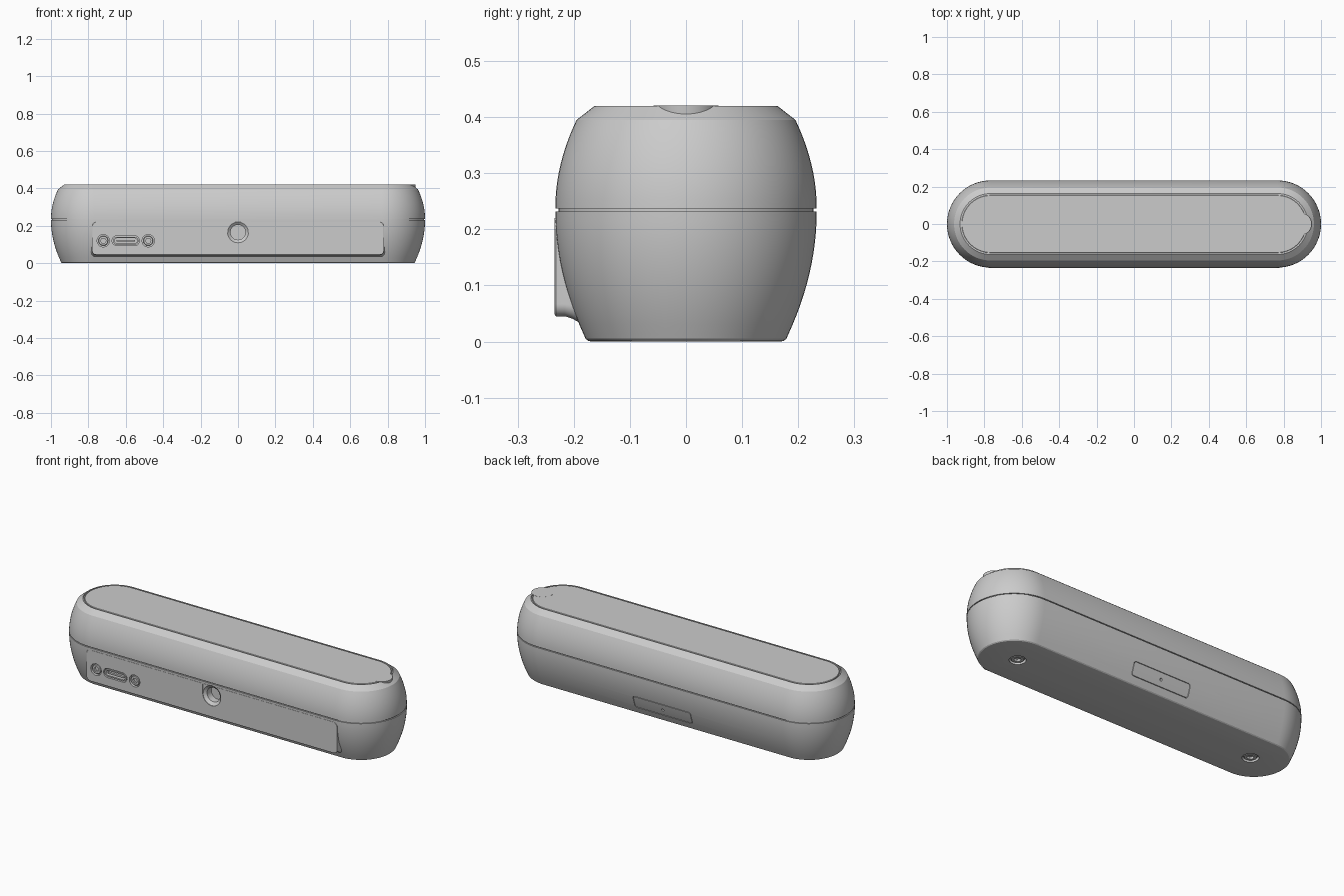
import bpy, bmesh, math
from mathutils import Matrix

if "Cube" in bpy.data.objects:
    bpy.data.objects.remove(bpy.data.objects["Cube"])

grey = bpy.data.materials.new("plain grey")
grey.use_nodes = True
grey.diffuse_color = (0.6, 0.6, 0.6, 1)
grey.node_tree.nodes["Principled BSDF"].inputs["Base Color"].default_value = (0.6, 0.6, 0.6, 1)

END = 0.767          # centre of each rounded end
RIM = 0.233          # widest radius of the ends


def outline(hx, hy, r, n=10):
    """Rounded rectangle as 2D points."""
    pts = []
    for k, (sx, sy) in enumerate([(1, 1), (-1, 1), (-1, -1), (1, -1)]):
        for i in range(n + 1):
            a = math.pi / 2 * (k + i / n)
            pts.append((sx * (hx - r) + r * math.cos(a), sy * (hy - r) + r * math.sin(a)))
    return pts


def disc(r):
    return outline(r, r, r)


def hexagon(r):
    return [(r * math.cos(math.pi / 3 * i), r * math.sin(math.pi / 3 * i)) for i in range(6)]


def loft(name, layers, frame=Matrix(), ring=False):
    """Join stacked outlines (points, height); a ring closes on itself instead of being capped."""
    bm = bmesh.new()
    loops = [[bm.verts.new((x, y, w)) for x, y in pts] for pts, w in layers]
    pairs = list(zip(loops, loops[1:]))
    if ring:
        pairs.append((loops[-1], loops[0]))
    else:
        bm.faces.new(loops[0][::-1])
        bm.faces.new(loops[-1])
    for a, b in pairs:
        for i in range(len(a)):
            j = (i + 1) % len(a)
            bm.faces.new((a[i], a[j], b[j], b[i]))
    bmesh.ops.remove_doubles(bm, verts=bm.verts, dist=1e-5)
    bmesh.ops.recalc_face_normals(bm, faces=bm.faces)
    bm.transform(frame)
    mesh = bpy.data.meshes.new(name)
    bm.to_mesh(mesh)
    bm.free()
    ob = bpy.data.objects.new(name, mesh)
    bpy.context.collection.objects.link(ob)
    mesh.materials.append(grey)
    return ob


def cut(layers, frame, *targets, ring=False):
    """Subtract a lofted cutter from the targets and drop the cutter."""
    cutter = loft("cutter", layers, frame, ring)
    cutter.hide_render = True
    for ob in targets:
        mod = ob.modifiers.new("cut", 'BOOLEAN')
        mod.object, mod.operation, mod.solver = cutter, 'DIFFERENCE', 'EXACT'
        bpy.context.view_layer.objects.active = ob
        bpy.ops.object.modifier_apply(modifier=mod.name)
    bpy.data.objects.remove(cutter)


def pill(r, z):
    return outline(END + r, r, r, 16), z


def facing(x, y, z, angle):
    return Matrix.Translation((x, y, z)) @ Matrix.Rotation(math.radians(angle), 4, 'X')


def front(x, z):
    return facing(x, 0, z, 90)


# Lower shell: flat foot with a small round edge, bulging up to the seam
shell = [(0.168, 0), (0.174, 0.001), (0.179, 0.005), (0.182, 0.012)]
for i in range(1, 13):
    z = 0.012 + 0.22 * i / 12
    shell.append((RIM - 0.051 * ((0.232 - z) / 0.22) ** 2, z))
shell += [(0.227, 0.232), (0.227, 0.24)]
base_shell = loft("base_shell", [pill(*p) for p in shell])

# Upper shell: curves in to a chamfered rim with a groove round the top panel
shell = [(0.22, 0.237)]
for i in range(11):
    t = i / 10
    shell.append((RIM - 0.038 * t * t, 0.237 + 0.158 * t))
shell += [(0.163, 0.42), (0.161, 0.42), (0.161, 0.412)]
loft("top_shell", [pill(*p) for p in shell])
loft("top_panel", [pill(0.154, 0.40), pill(0.154, 0.418), pill(0.152, 0.42)])

# Finger tab over the rim at the left end
loft("finger_tab", [(disc(0.056), 0.402), (disc(0.058), 0.4205)], Matrix.Translation((0.892, 0, 0)))


# Front connector plate, flaring into the shell along its lower edge
def plate(grow, depth):
    pts = outline(0.78 + grow, 0.0875 + grow / 2, 0.022 + grow / 2)
    return [(x, y - grow / 2 if y < 0 else min(y - grow / 2, 0.0875)) for x, y in pts], depth


front_plate = loft("front_plate", [plate(0.04, 0.176), plate(0.022, 0.183), plate(0.01, 0.192),
                                   plate(0.004, 0.203), plate(0, 0.216), plate(0, 0.232),
                                   plate(-0.003, 0.234)], front(0, 0.1325))

# Round socket in the middle of the front
body = (base_shell, front_plate)
cut([(outline(0.056, 0.026, 0.001), 0.23), (outline(0.056, 0.026, 0.001), 0.25)],
    front(0, 0.191), *body)
cut([(disc(0.04), 0.18), (disc(0.04), 0.218), (disc(0.056), 0.231), (disc(0.056), 0.25)],
    front(0, 0.165), *body)

# Oval port with a lining and a tongue
port = front(-0.6, 0.12)
cut([(outline(0.073, 0.026, 0.026), 0.19), (outline(0.073, 0.026, 0.026), 0.25)], port, *body)
outer, inner = outline(0.068, 0.021, 0.021), outline(0.06, 0.014, 0.014)
loft("port_lining", [(outer, 0.18), (outer, 0.231), (inner, 0.231), (inner, 0.18)], port, True)
loft("port_tongue", [(outline(0.05, 0.005, 0.004), w) for w in (0.18, 0.228)], port)


# Socket screws beside the port and under the foot
def screw(name, frame, r, top, targets):
    cut([(disc(r), top - 0.018), (disc(r), top + 0.02)], frame, *targets)
    head = loft(name, [(disc(r * 0.8), top - 0.03), (disc(r * 0.8), top - 0.006),
                       (disc(r * 0.72), top - 0.003)], frame)
    cut([(hexagon(r * 0.45), top - 0.015), (hexagon(r * 0.45), top + 0.02)], frame, head)


for side, x in (("right", -0.72), ("left", -0.48)):
    screw("port_screw_" + side, front(x, 0.12), 0.033, 0.234, body)
for side, x in (("right", -0.745), ("left", 0.745)):
    screw("foot_screw_" + side, facing(x, 0, 0, 180), 0.042, 0, (base_shell,))

# Rear button: a fine groove in the shell and a pin hole
rear = facing(0, 0, 0.075, -90)
outer, inner = outline(0.18, 0.036, 0.014), outline(0.177, 0.033, 0.011)
cut([(outer, 0.18), (outer, 0.25), (inner, 0.25), (inner, 0.18)], rear, base_shell, ring=True)
cut([(disc(0.007), 0.18), (disc(0.007), 0.25)], rear, base_shell)

# Smooth shading with crisp edges
for ob in bpy.context.collection.objects:
    if ob.type == 'MESH':
        bpy.ops.object.select_all(action='DESELECT')
        ob.select_set(True)
        bpy.context.view_layer.objects.active = ob
        bpy.ops.object.shade_smooth_by_angle(angle=math.radians(24))
